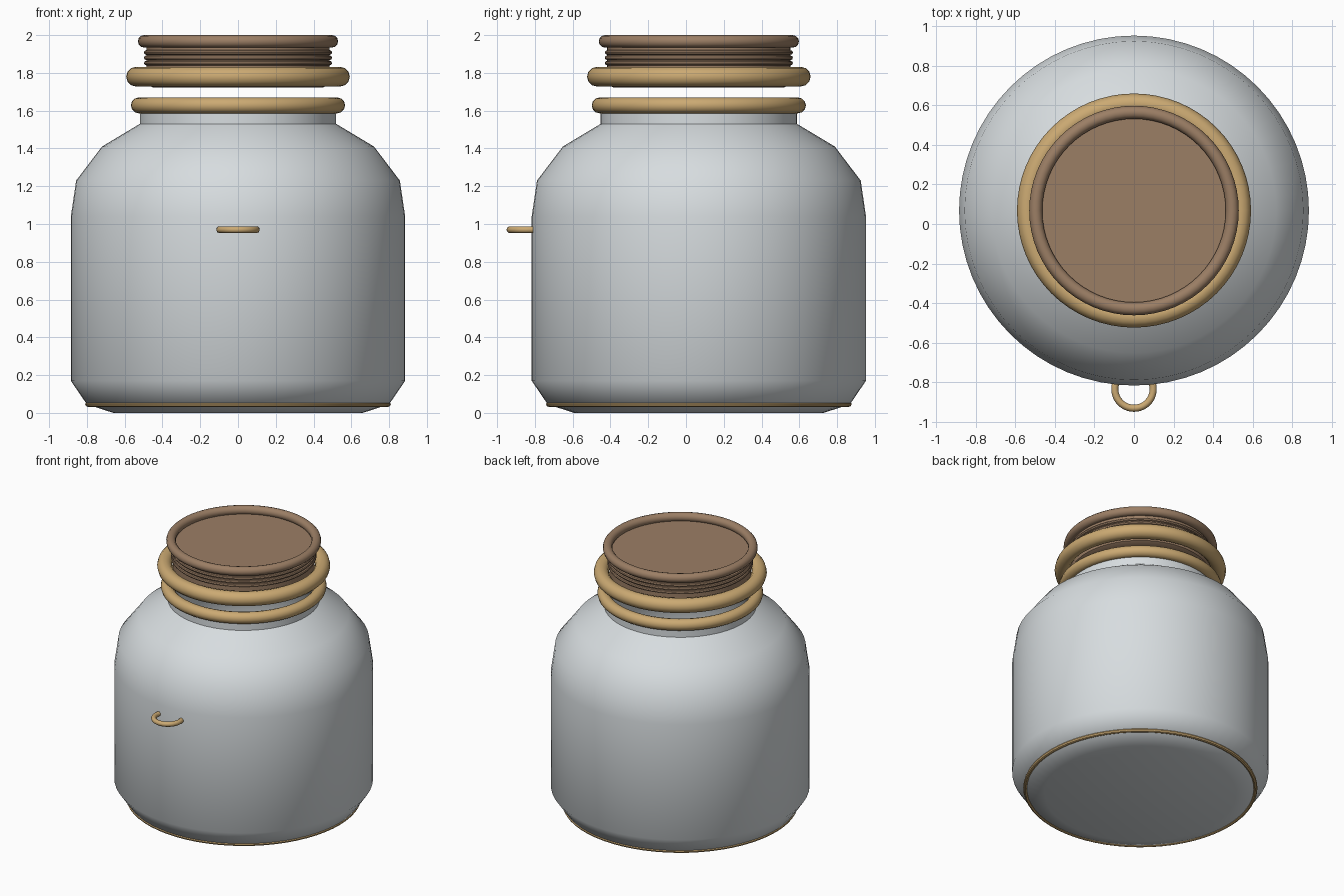
import bpy, bmesh, math

if "Cube" in bpy.data.objects:
    bpy.data.objects.remove(bpy.data.objects["Cube"])

CY = 0.068   # jar axis, shifted back to balance the loop in front
SEG = 64


def material(name, rgb):
    m = bpy.data.materials.new(name)
    m.diffuse_color = (*rgb, 1)
    m.use_nodes = True
    m.node_tree.nodes["Principled BSDF"].inputs["Base Color"].default_value = m.diffuse_color
    return m


GLASS = material("pale grey", (0.68, 0.72, 0.74))
GOLD = material("tan gold", (0.60, 0.40, 0.17))
BROWN = material("brown", (0.33, 0.21, 0.13))


def lathe(name, profile, mat, y=CY, closed=False):
    """Revolve (radius, height) points about a vertical axis."""
    bm = bmesh.new()
    rings = []
    for r, z in profile:
        if r < 1e-6:
            rings.append([bm.verts.new((0, y, z))] * SEG)
            continue
        rings.append([bm.verts.new((r * math.cos(2 * math.pi * i / SEG),
                                    y + r * math.sin(2 * math.pi * i / SEG), z))
                      for i in range(SEG)])
    pairs = list(zip(rings, rings[1:]))
    if closed:
        pairs.append((rings[-1], rings[0]))
    for a, b in pairs:
        for i in range(SEG):
            j = (i + 1) % SEG
            corners = list(dict.fromkeys((a[i], a[j], b[j], b[i])))
            bm.faces.new(corners)
    bmesh.ops.recalc_face_normals(bm, faces=bm.faces)
    me = bpy.data.meshes.new(name)
    bm.to_mesh(me)
    bm.free()
    me.materials.append(mat)
    ob = bpy.data.objects.new(name, me)
    bpy.context.collection.objects.link(ob)
    bpy.ops.object.select_all(action='DESELECT')
    ob.select_set(True)
    bpy.context.view_layer.objects.active = ob
    bpy.ops.object.shade_smooth_by_angle(angle=math.radians(40))
    return ob


def ring(name, radius, tube, z, mat, y=CY, sides=12):
    pts = [(radius + tube * math.cos(2 * math.pi * k / sides),
            z + tube * math.sin(2 * math.pi * k / sides)) for k in range(sides)]
    return lathe(name, pts, mat, y, closed=True)


# Hollow jar: outer wall up to the lip, then inner wall back down
lathe("jar", [(0, 0), (0.66, 0), (0.80, 0.045), (0.885, 0.17), (0.885, 1.04),
              (0.857, 1.23), (0.72, 1.41), (0.52, 1.53), (0.52, 1.62),
              (0.49, 1.62), (0.49, 1.51), (0.69, 1.38), (0.82, 1.21),
              (0.85, 1.04), (0.85, 0.18), (0.78, 0.08), (0, 0.05)], GLASS)

# Trim rings on the jar
ring("base_ring", 0.795, 0.014, 0.046, GOLD, sides=8)
ring("neck_ring", 0.525, 0.042, 1.628, GOLD)

# Raised lid: plug, collar, threads and rim
lathe("lid_plug", [(0, 1.722), (0.45, 1.722), (0.485, 1.74), (0.485, 1.945), (0, 1.945)], BROWN)
ring("lid_collar", 0.54, 0.052, 1.78, GOLD)
for n, z in enumerate((1.852, 1.880, 1.908)):
    ring(f"lid_thread_{n + 1}", 0.486, 0.012, z, BROWN, sides=8)
ring("lid_rim", 0.497, 0.033, 1.967, BROWN)

# Flat hanging loop on the front
ring("front_loop", 0.097, 0.018, 0.97, GOLD, y=-0.835, sides=10)
